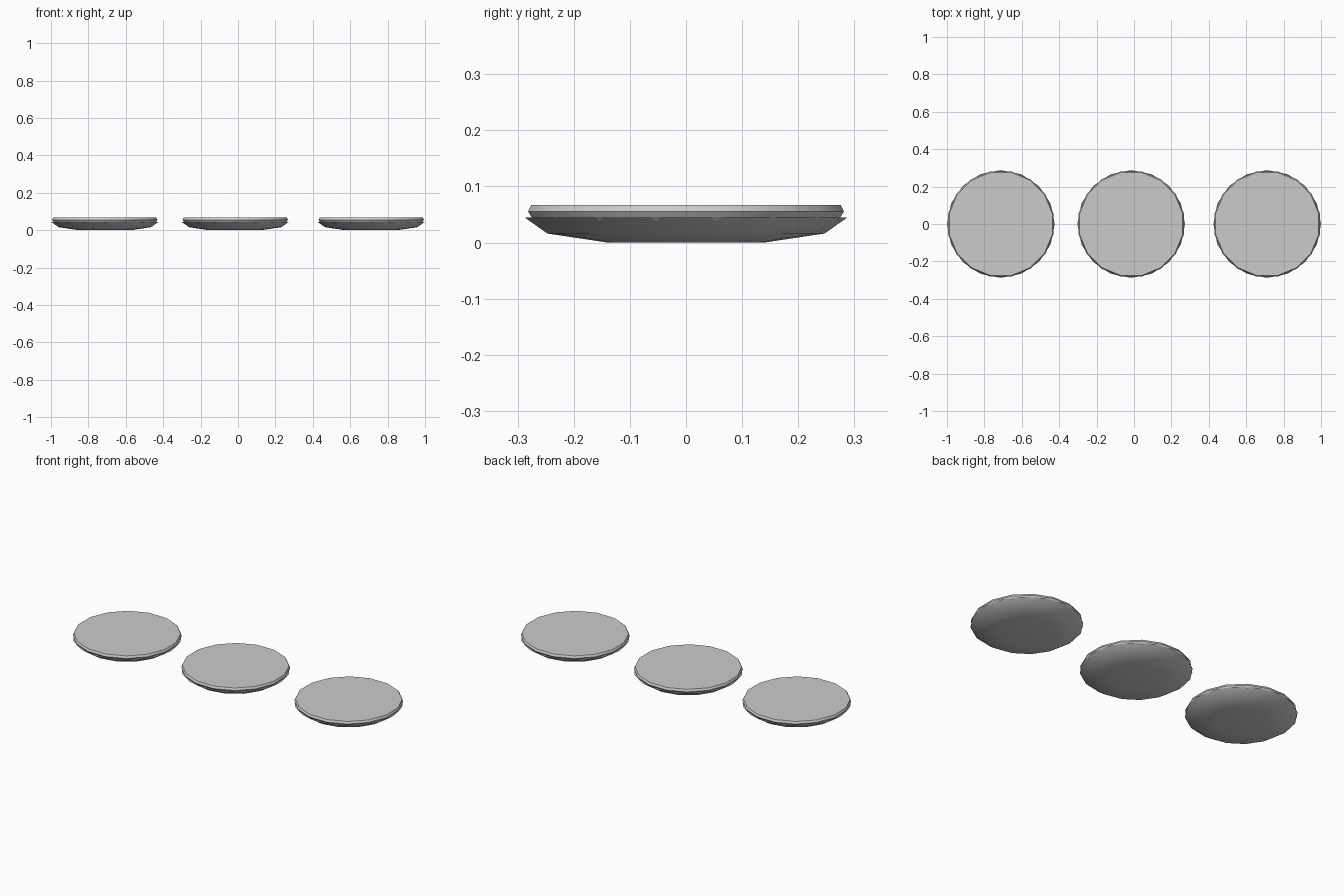
import bpy, bmesh
from math import pi, cos, sin, radians

cube = bpy.data.objects.get("Cube")
if cube:
    bpy.data.objects.remove(cube, do_unlink=True)

SIDES = 16


def material(name, rgb):
    m = bpy.data.materials.new(name)
    m.use_nodes = True
    m.diffuse_color = (*rgb, 1)
    m.node_tree.nodes["Principled BSDF"].inputs["Base Color"].default_value = (*rgb, 1)
    return m


def lathe(name, profile, x, turn, mat):
    """Closed solid of revolution from (radius, height) pairs, bottom to top."""
    bm = bmesh.new()
    angles = [turn + 2 * pi * i / SIDES for i in range(SIDES)]
    rings = [[bm.verts.new((r * cos(a), r * sin(a), z)) for a in angles]
             for r, z in profile]
    for low, high in zip(rings, rings[1:]):
        for i in range(SIDES):
            j = (i + 1) % SIDES
            bm.faces.new((low[i], low[j], high[j], high[i]))
    bm.faces.new(rings[0][::-1])
    bm.faces.new(rings[-1])
    mesh = bpy.data.meshes.new(name)
    bm.to_mesh(mesh)
    bm.free()
    mesh.materials.append(mat)
    ob = bpy.data.objects.new(name, mesh)
    ob.location.x = x
    bpy.context.collection.objects.link(ob)
    bpy.ops.object.select_all(action="DESELECT")
    ob.select_set(True)
    bpy.context.view_layer.objects.active = ob
    bpy.ops.object.shade_smooth_by_angle(angle=radians(50))


grey = material("plain grey", (0.6, 0.6, 0.6))

# Shallow rounded underside and the lid disc set into it, turned half a facet
base_profile = [(0.14, 0.0), (0.247, 0.016), (0.288, 0.045)]
lid_profile = [(0.277, 0.04), (0.287, 0.055), (0.281, 0.067)]

for side, x in (("right", -0.712), ("middle", -0.015), ("left", 0.712)):
    lathe(side + "_disc_base", base_profile, x, 0, grey)
    lathe(side + "_disc_lid", lid_profile, x, pi / SIDES, grey)
